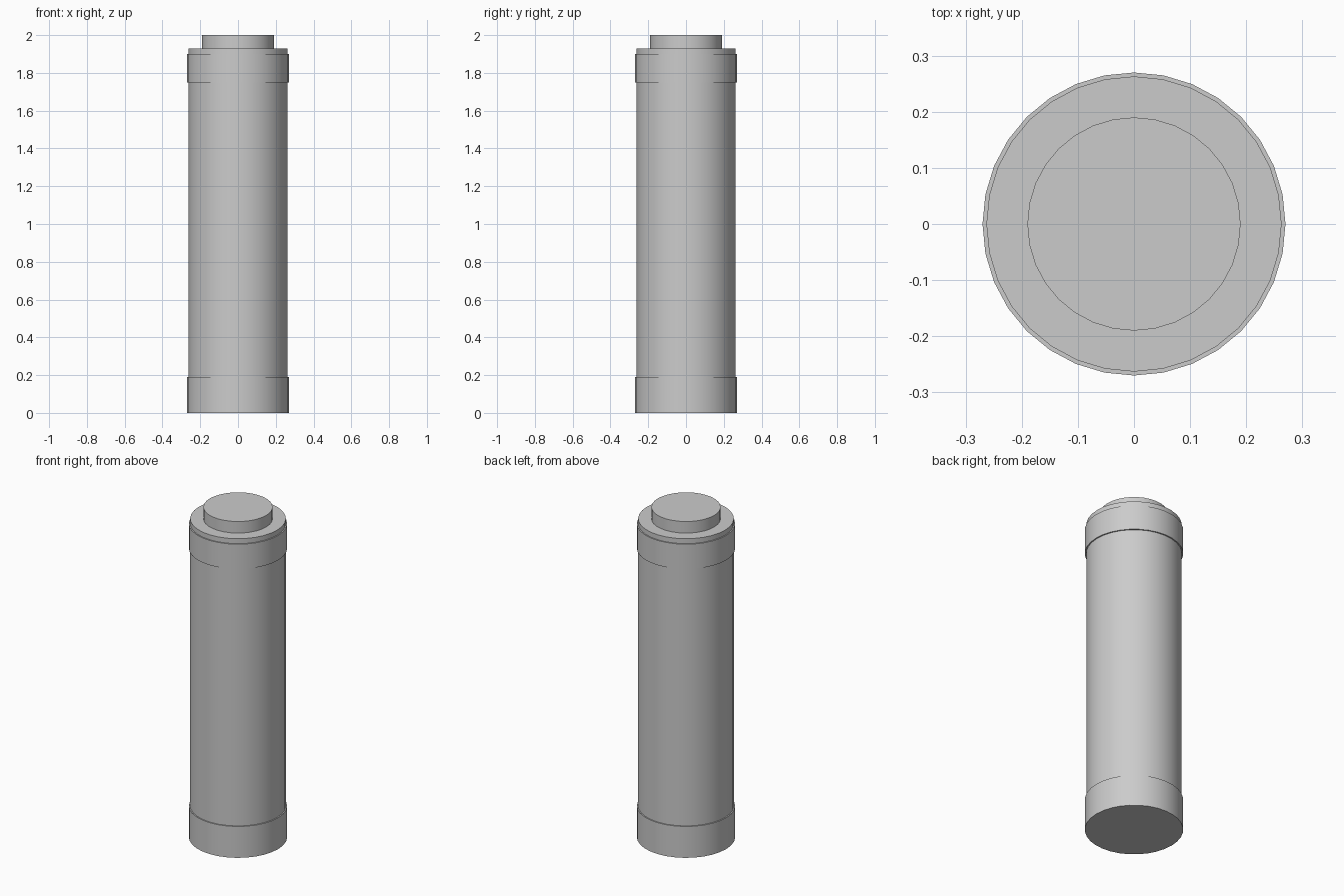
import bpy
import math

if "Cube" in bpy.data.objects:
    bpy.data.objects.remove(bpy.data.objects["Cube"])

SIDES = 32


def cylinder(name, radius, z0, z1):
    """Upright smooth-sided cylinder between two heights."""
    bpy.ops.mesh.primitive_cylinder_add(
        vertices=SIDES, radius=radius, depth=z1 - z0,
        location=(0, 0, (z0 + z1) / 2))
    obj = bpy.context.object
    obj.name = name
    bpy.ops.object.shade_smooth_by_angle(angle=math.radians(30))
    return obj


# Main tube, set slightly inside the bottom cap
cylinder("body", 0.263, 0.02, 1.93)

# Wider cap at the foot and collar near the top
cylinder("bottom_cap", 0.27, 0.0, 0.19)
cylinder("top_collar", 0.27, 1.75, 1.90)

# Raised round contact on top
cylinder("top_terminal", 0.19, 1.92, 2.0)
